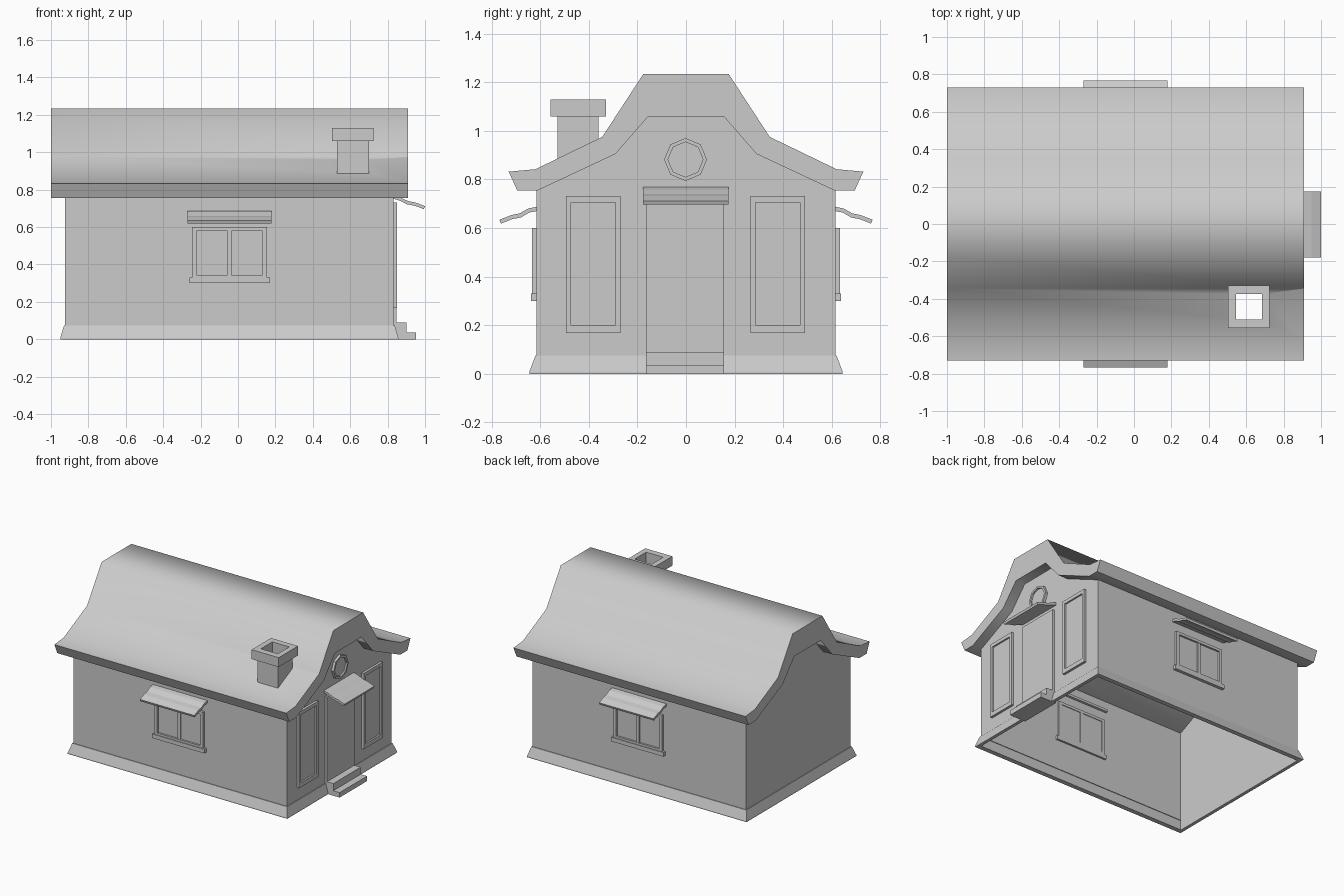
import bpy, bmesh, math

if "Cube" in bpy.data.objects:
    bpy.data.objects.remove(bpy.data.objects["Cube"])

# mapping of profile point (u, v) at depth d to 3D
ALONG_X = lambda u, v, d: (d, u, v)
FRONT = lambda u, v, d: (u, -d, v)
BACK = lambda u, v, d: (u, d, v)
ALONG_Z = lambda u, v, d: (u, v, d)


def finish(name, bm, recalc=True):
    if recalc:
        bmesh.ops.recalc_face_normals(bm, faces=bm.faces)
    me = bpy.data.meshes.new(name)
    bm.to_mesh(me)
    bm.free()
    ob = bpy.data.objects.new(name, me)
    bpy.context.collection.objects.link(ob)
    return ob


def prism(name, pts, m, d0, d1):
    bm = bmesh.new()
    a = [bm.verts.new(m(u, v, d0)) for u, v in pts]
    b = [bm.verts.new(m(u, v, d1)) for u, v in pts]
    bm.faces.new(a)
    bm.faces.new(b)
    n = len(pts)
    for i in range(n):
        j = (i + 1) % n
        bm.faces.new((a[i], a[j], b[j], b[i]))
    return finish(name, bm)


def rect(u0, u1, v0, v1):
    return [(u0, v0), (u1, v0), (u1, v1), (u0, v1)]


def frame(name, outer, inner, m, d0, d1):
    """Closed ring between two outlines with the same number of points."""
    bm = bmesh.new()
    loops = [[bm.verts.new(m(u, v, d)) for u, v in p]
             for p, d in ((outer, d0), (outer, d1), (inner, d1), (inner, d0))]
    n = len(outer)
    for k in range(4):
        p, q = loops[k], loops[(k + 1) % 4]
        for i in range(n):
            j = (i + 1) % n
            bm.faces.new((p[i], p[j], q[j], q[i]))
    return finish(name, bm)


def mirrored(half):
    return half + [(-u, v) for u, v in reversed(half)]


# walls: open shell with gable ends, closed above by the roof
gable = mirrored([(0.615, 0), (0.615, 0.755), (0.29, 0.905), (0.155, 1.06)])
X0, X1 = -0.925, 0.832
bm = bmesh.new()
ends = [[bm.verts.new((x, y, z)) for y, z in gable] for x in (X0, X1)]
bm.faces.new(ends[0][::-1])
bm.faces.new(ends[1])
for i, j in ((0, 1), (6, 7)):
    bm.faces.new((ends[0][i], ends[0][j], ends[1][j], ends[1][i]))
finish("walls", bm)

# flared plinth around the base
bm = bmesh.new()
rings = []
for x0, x1, y, z in ((X0, X1, 0.61, 0.0), (-0.95, 0.857, 0.645, 0.0),
                     (-0.95, 0.857, 0.645, 0.008), (-0.93, 0.838, 0.62, 0.075),
                     (X0, X1, 0.61, 0.075)):
    rings.append([bm.verts.new((u, v, z)) for u, v in rect(x0, x1, -y, y)])
for p, q in zip(rings, rings[1:]):
    for i in range(4):
        j = (i + 1) % 4
        bm.faces.new((p[i], p[j], q[j], q[i]))
finish("plinth", bm)

# roof: thick bell-shaped shell
outer = mirrored([(0.695, 0.755), (0.73, 0.832), (0.62, 0.842), (0.345, 0.975), (0.175, 1.235)])
inner = [(-0.61, 0.755), (-0.29, 0.905), (-0.155, 1.06), (0.155, 1.06), (0.29, 0.905), (0.61, 0.755)]
roof = prism("roof", outer + inner, ALONG_X, -1.0, 0.908)
flue = prism("flue_cutter", rect(0.545, 0.685, -0.51, -0.375), ALONG_Z, 0.6, 1.3)
flue.hide_render = True
flue.hide_viewport = True
cut = roof.modifiers.new("flue_hole", 'BOOLEAN')
cut.operation = 'DIFFERENCE'
cut.object = flue
for p in roof.data.polygons:
    p.use_smooth = True
roof.data.set_sharp_from_angle(angle=math.radians(62))

# chimney
hole = rect(0.545, 0.685, -0.51, -0.375)
frame("chimney_stack", rect(0.53, 0.70, -0.53, -0.36), hole, ALONG_Z, 0.84, 1.06)
frame("chimney_cap", rect(0.503, 0.725, -0.557, -0.33), hole, ALONG_Z, 1.06, 1.13)

# side windows with sill and awning, same on both long walls
awning = [(0.60, 0.69), (0.65, 0.68), (0.685, 0.66), (0.72, 0.653), (0.768, 0.634),
          (0.762, 0.618), (0.715, 0.637), (0.68, 0.643), (0.645, 0.664), (0.60, 0.672)]
for side, m, s in (("front", FRONT, -1), ("back", BACK, 1)):
    frame(side + "_window_frame", rect(-0.245, 0.155, 0.325, 0.6),
          rect(-0.222, 0.132, 0.345, 0.58), m, 0.60, 0.633)
    prism(side + "_window_glass", rect(-0.23, 0.14, 0.34, 0.59), m, 0.605, 0.619)
    prism(side + "_window_mullion", rect(-0.056, -0.034, 0.34, 0.59), m, 0.60, 0.63)
    prism(side + "_window_sill", rect(-0.26, 0.17, 0.3, 0.33), m, 0.60, 0.638)
    prism(side + "_window_awning", [(s * y, z) for y, z in awning], ALONG_X, -0.27, 0.178)

# tall framed windows beside the door
for side, y0, y1 in (("left", -0.495, -0.27), ("right", 0.265, 0.49)):
    frame(side + "_tall_window_frame", rect(y0, y1, 0.168, 0.732),
          rect(y0 + 0.021, y1 - 0.021, 0.2, 0.706), ALONG_X, 0.82, 0.85)
    prism(side + "_tall_window_glass", rect(y0 + 0.01, y1 - 0.01, 0.19, 0.715), ALONG_X, 0.82, 0.838)

# eight-sided gable window


def octagon(r):
    return [(-0.002 + r * math.sin(k * math.pi / 4), 0.882 + r * math.cos(k * math.pi / 4))
            for k in range(8)]


frame("gable_window_frame", octagon(0.088), octagon(0.072), ALONG_X, 0.82, 0.85)
prism("gable_window_glass", octagon(0.08), ALONG_X, 0.82, 0.838)

# door, steps and door awning
prism("door", rect(-0.165, 0.157, 0.0, 0.72), ALONG_X, 0.82, 0.848)
steps = [(0.83, 0), (0.952, 0), (0.952, 0.037), (0.9, 0.037), (0.9, 0.09), (0.83, 0.09)]
prism("door_steps", steps, BACK, -0.165, 0.157).data.update()
door_awning = [(0.815, 0.775), (0.87, 0.757), (0.91, 0.739), (0.95, 0.731), (1.0, 0.712),
               (0.994, 0.696), (0.945, 0.714), (0.905, 0.722), (0.865, 0.741), (0.815, 0.757)]
prism("door_awning", door_awning, BACK, -0.178, 0.175)
